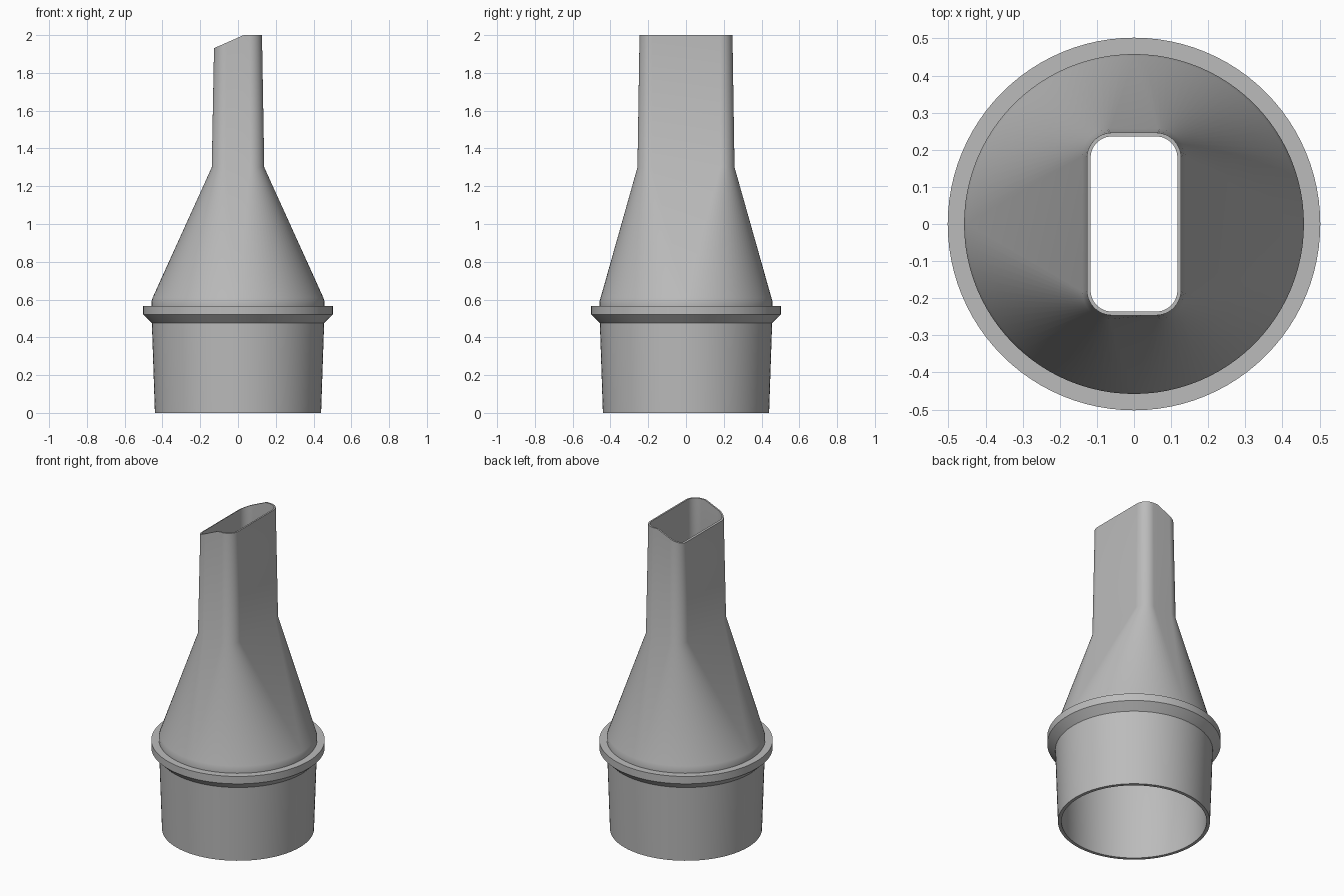
import bpy, bmesh
from math import sin, cos, pi, radians

if "Cube" in bpy.data.objects:
    bpy.data.objects.remove(bpy.data.objects["Cube"], do_unlink=True)

STEPS = 24        # segments per quarter turn
KINK = 0.03       # x where the slanted tip meets the level tip

# Directions around a section: (angle, corner sign x, corner sign y, is tip kink)
stations = []
for q, (sx, sy) in enumerate([(1, 1), (-1, 1), (-1, -1), (1, -1)]):
    for i in range(STEPS + 1):
        stations.append(((q + i / STEPS) * pi / 2, sx, sy, False))
    if q in (0, 2):
        stations.append(((q + 1) * pi / 2, sx, sy, True))


def circle(r, z):
    return [(r * cos(a), r * sin(a), z) for a, sx, sy, k in stations]


def slot(hx, hy, r, z, slanted=False):
    """Rounded rectangle, its top optionally trimmed by the slant."""
    pts = []
    for a, sx, sy, kink in stations:
        x = KINK if kink else sx * (hx - r) + r * cos(a)
        y = sy * (hy - r) + r * sin(a)
        pts.append((x, y, min(z, z + 0.44 * (x - KINK)) if slanted else z))
    return pts


# Outer wall going up, then inner wall going down
rings = [
    circle(0.44, 0), circle(0.456, 0.475),                            # socket
    circle(0.502, 0.52), circle(0.502, 0.567), circle(0.458, 0.567),  # collar
    circle(0.458, 0.59), circle(0.452, 0.61),                         # cone foot
    slot(0.139, 0.257, 0.075, 1.3),                                   # cone top
    slot(0.127, 0.246, 0.068, 2, True),                               # tip
    slot(0.117, 0.236, 0.058, 2, True),
    slot(0.127, 0.245, 0.063, 1.3),
    circle(0.436, 0.6), circle(0.42, 0),
]

bm = bmesh.new()
loops = [[bm.verts.new(p) for p in ring] for ring in rings]
n = len(stations)
for low, high in zip(loops, loops[1:] + loops[:1]):
    for i in range(n):
        j = (i + 1) % n
        bm.faces.new((low[i], low[j], high[j], high[i]))
bmesh.ops.remove_doubles(bm, verts=bm.verts, dist=0.0001)
bmesh.ops.recalc_face_normals(bm, faces=bm.faces)
mesh = bpy.data.meshes.new("nozzle_adapter")
bm.to_mesh(mesh)
bm.free()

nozzle = bpy.data.objects.new("nozzle_adapter", mesh)
bpy.context.collection.objects.link(nozzle)

# Plain grey plastic
grey = bpy.data.materials.new("grey_plastic")
grey.use_nodes = True
colour = (0.5, 0.5, 0.5, 1)
grey.diffuse_color = colour
grey.node_tree.nodes["Principled BSDF"].inputs["Base Color"].default_value = colour
mesh.materials.append(grey)

bpy.ops.object.select_all(action="DESELECT")
nozzle.select_set(True)
bpy.context.view_layer.objects.active = nozzle
bpy.ops.object.shade_smooth_by_angle(angle=radians(30))
